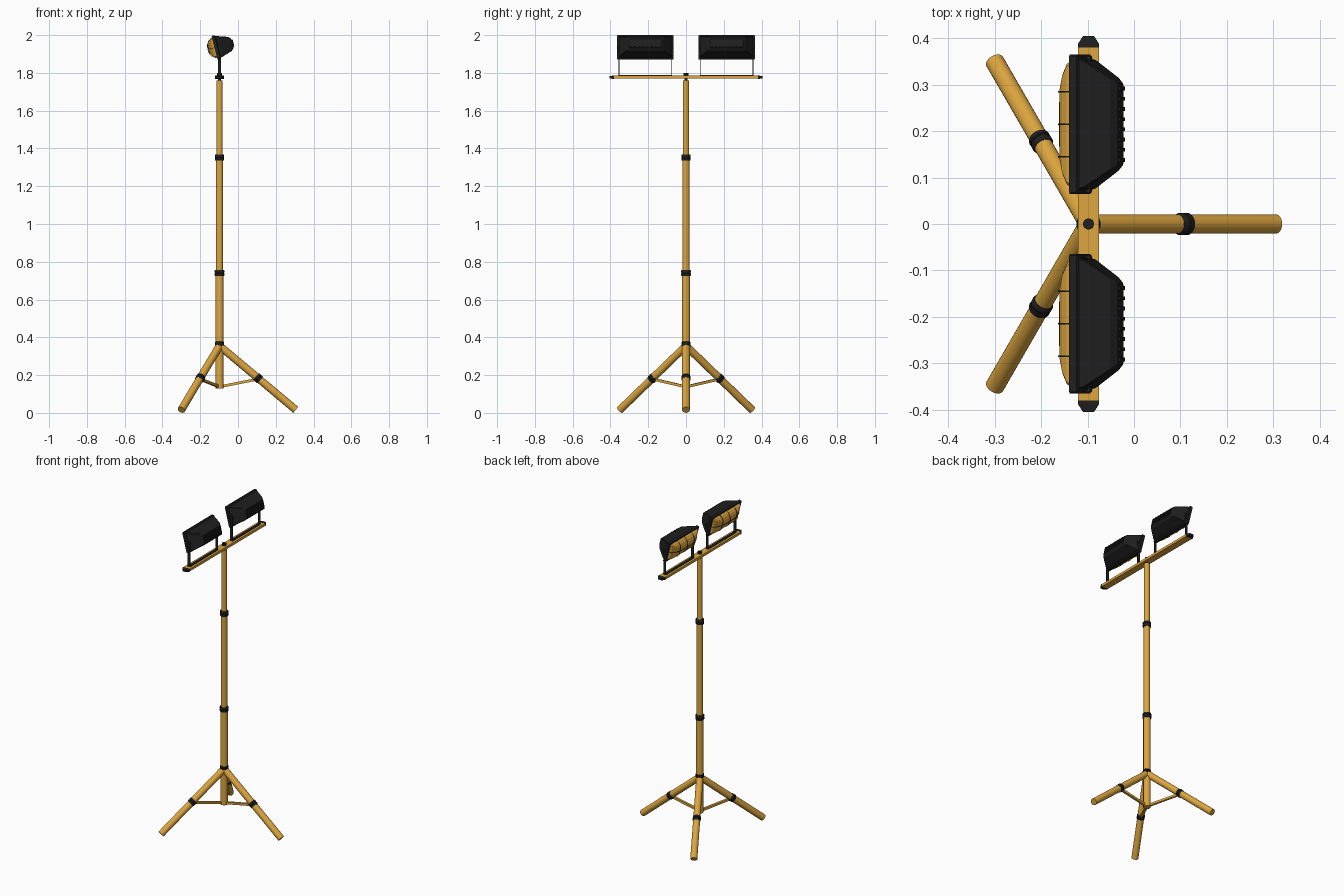
import bpy, bmesh, math
from mathutils import Vector, Matrix

if "Cube" in bpy.data.objects:
    bpy.data.objects.remove(bpy.data.objects["Cube"])


def material(name, rgb):
    m = bpy.data.materials.new(name)
    m.diffuse_color = (*rgb, 1)
    m.use_nodes = True
    m.node_tree.nodes["Principled BSDF"].inputs["Base Color"].default_value = m.diffuse_color
    return m


GOLD = material("golden yellow", (0.72, 0.38, 0.05))
BLACK = material("matte black", (0.014, 0.014, 0.014))
PX = -0.098                                   # mast axis


def finish(name, bm, mat, smooth=False):
    bmesh.ops.recalc_face_normals(bm, faces=bm.faces[:])
    me = bpy.data.meshes.new(name)
    bm.to_mesh(me)
    bm.free()
    me.materials.append(mat)
    ob = bpy.data.objects.new(name, me)
    bpy.context.collection.objects.link(ob)
    if smooth:
        bpy.ops.object.select_all(action='DESELECT')
        ob.select_set(True)
        bpy.context.view_layer.objects.active = ob
        bpy.ops.object.shade_smooth_by_angle(angle=math.radians(35))
    return ob


def loft(bm, rings):
    """Skin a list of equal-length point rings and cap both ends."""
    vs = [[bm.verts.new(p) for p in ring] for ring in rings]
    n = len(vs[0])
    for a, b in zip(vs, vs[1:]):
        for i in range(n):
            bm.faces.new((a[i], a[(i + 1) % n], b[(i + 1) % n], b[i]))
    bm.faces.new(vs[0][::-1])
    bm.faces.new(vs[-1])


def rod(name, p, q, profile, mat, n=24):
    """Round part from p to q; profile = (fraction along, radius)."""
    p, q = Vector(p), Vector(q)
    rot = (q - p).to_track_quat('Z', 'Y')
    bm = bmesh.new()
    loft(bm, [[p.lerp(q, t) + rot @ Vector((r * math.cos(2 * math.pi * i / n),
                                            r * math.sin(2 * math.pi * i / n), 0))
               for i in range(n)] for t, r in profile])
    return finish(name, bm, mat, True)


def tube(name, p, q, r, mat, n=24):
    return rod(name, p, q, [(0, r), (1, r)], mat, n)


def collar(name, p, q, r):
    return rod(name, p, q, [(0, r * .9), (.12, r), (.42, r), (.48, r * .94),
                            (.56, r * .94), (.62, r), (.88, r), (1, r * .9)], BLACK)


def add_box(bm, lo, hi):
    loft(bm, [[(x, y, z) for x, y in ((lo[0], lo[1]), (hi[0], lo[1]),
                                      (hi[0], hi[1]), (lo[0], hi[1]))]
              for z in (lo[2], hi[2])])


# telescopic mast
for name, z0, z1, r in (("lower_mast", .13, .74, .0215), ("middle_mast", .70, 1.35, .019),
                        ("upper_mast", 1.30, 1.76, .0165)):
    tube(name, (PX, 0, z0), (PX, 0, z1), r, GOLD)
for name, z, h, r in (("lower_clamp", .74, .032, .026), ("upper_clamp", 1.352, .032, .025),
                      ("leg_hub", .366, .022, .0245)):
    collar(name, (PX, 0, z - h / 2), (PX, 0, z + h / 2), r)

# tripod legs with collars and flat braces
for k in range(3):
    a = k * 2 * math.pi / 3
    d = Vector((math.cos(a), math.sin(a), 0))
    side = Vector((-d.y, d.x, 0))
    axis = Vector((PX, 0, 0))

    def on_leg(s):
        return axis + d * s + Vector((0, 0, .355 - s * .839))

    tube(f"leg_{k + 1}", on_leg(.008), on_leg(.404), .0205, GOLD)
    collar(f"leg_collar_{k + 1}", on_leg(.193), on_leg(.216), .0238)
    bm = bmesh.new()
    loft(bm, [[axis + d * s + side * (.007 * u) + Vector((0, 0, z + .007 * v))
               for u, v in ((-1, -1), (1, -1), (1, 1), (-1, 1))]
              for s, z in ((.01, .140), (.20, .178))])
    finish(f"leg_brace_{k + 1}", bm, GOLD)

# crossbar, tapered end caps and centre bolt
bm = bmesh.new()
add_box(bm, (PX - .0225, -.385, 1.769), (PX + .0225, .385, 1.785))
finish("crossbar", bm, GOLD)
for s in (-1, 1):
    bm = bmesh.new()
    loft(bm, [[(PX + u * w, s * y, 1.777 + v * h)
               for u, v in ((-1, -1), (1, -1), (1, 1), (-1, 1))]
              for y, w, h in ((.380, .0228, .0085), (.388, .0228, .0085), (.405, .012, .006))])
    finish("crossbar_end_cap", bm, BLACK)
tube("mast_bolt", (PX, 0, 1.75), (PX, 0, 1.79), .009, BLACK, 12)
tube("bolt_head", (PX, 0, 1.785), (PX, 0, 1.80), .0125, BLACK, 8)


# floodlights: local x = depth (back positive), y = width, z = height
def rect_rings(sections, cut=.0):
    """Rectangles with clipped corners: (depth, half width, half height)."""
    rings = []
    for x, w, h in sections:
        c = cut
        rings.append([(x, y, z) for y, z in (
            (-w + c, -h), (w - c, -h), (w, -h + c), (w, h - c),
            (w - c, h), (-w + c, h), (-w, h - c), (-w, -h + c))])
    return rings


LENS = [(0.003, .138, .056), (-.010, .130, .051), (-.022, .108, .041),
        (-.031, .080, .027), (-.035, .045, .012)]


def wire(bm, pts, across):
    """Thin square wire along pts, widened in the given direction."""
    a = Vector(across) * .0012
    o = Vector((.0012, 0, 0))
    loft(bm, [[Vector(p) + a + o, Vector(p) + a - o, Vector(p) - a - o, Vector(p) - a + o]
              for p in pts])


for side, cy in (("left", -.215), ("right", .215)):
    place = Matrix.Translation((-.124, cy, 1.933)) @ Matrix.Rotation(math.radians(-14), 4, 'Y')

    # housing with front rim
    bm = bmesh.new()
    loft(bm, rect_rings([(0, .150, .0645), (.016, .150, .0645), (.020, .141, .058),
                         (.030, .138, .056), (.085, .100, .038), (.098, .088, .024)], .003))
    finish(f"{side}_lamp_housing", bm, BLACK).matrix_world = place

    # cooling fins on the back
    bm = bmesh.new()
    for i in range(8):
        y = -.077 + i * .022
        add_box(bm, (.085, y - .004, -.019), (.103, y + .004, .019))
    finish(f"{side}_lamp_fins", bm, BLACK).matrix_world = place

    # bulging lens
    bm = bmesh.new()
    loft(bm, rect_rings(LENS, .006))
    finish(f"{side}_lamp_lens", bm, GOLD).matrix_world = place

    # guard wires over the lens
    bm = bmesh.new()
    prof = [(x - .002, w, h) for x, w, h in LENS]
    wire(bm, [(x, -w, 0) for x, w, h in prof] + [(x, w, 0) for x, w, h in prof[::-1]], (0, 0, 1))
    for y in (-.07, 0, .07):
        keep = [s for s in prof if s[1] >= abs(y)]
        wire(bm, [(x, y, -h) for x, w, h in keep] + [(x, y, h) for x, w, h in keep[::-1]], (0, 1, 0))
    finish(f"{side}_lamp_guard", bm, BLACK).matrix_world = place

    # U-shaped bracket strap and pivots
    bm = bmesh.new()
    add_box(bm, (PX - .009, cy - .142, 1.785), (PX + .009, cy + .142, 1.789))
    for s in (-1, 1):
        y = cy + s * .140
        add_box(bm, (PX - .009, y - .002, 1.785), (PX + .009, y + .002, 1.945))
    finish(f"{side}_lamp_bracket", bm, BLACK)
    tube(f"{side}_lamp_pivot", (PX, cy - .147, 1.935), (PX, cy + .147, 1.935), .007, BLACK, 12)
